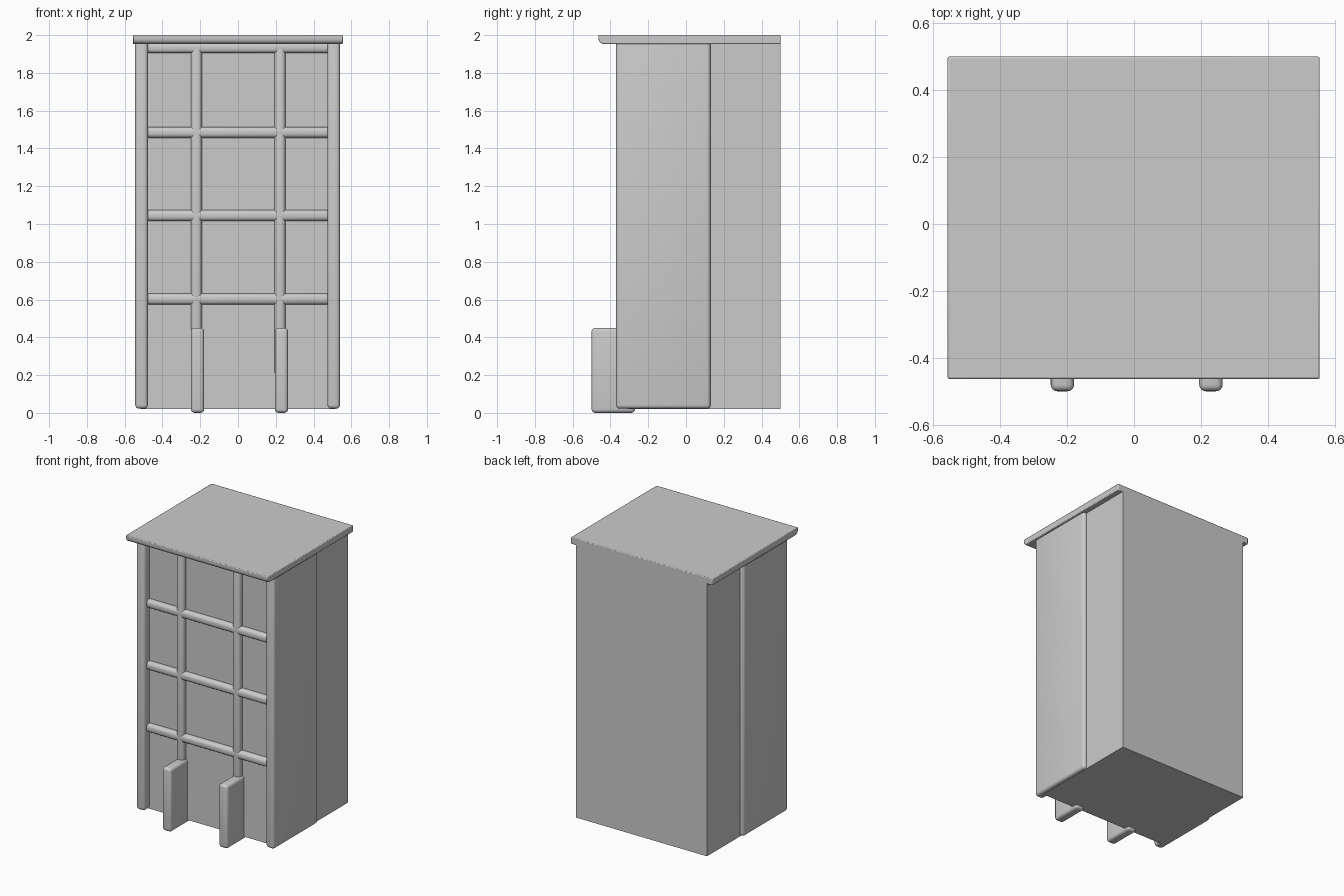
import bpy, bmesh

if "Cube" in bpy.data.objects:
    bpy.data.objects.remove(bpy.data.objects["Cube"])


def box(name, x, y, z, bevel=0.0, segments=4, edge_test=None):
    """Box from (min, max) ranges, with all or selected edges rounded."""
    bm = bmesh.new()
    bmesh.ops.create_cube(bm, size=1)
    for v in bm.verts:
        for i, (lo, hi) in enumerate((x, y, z)):
            v.co[i] = hi if v.co[i] > 0 else lo
    if bevel:
        edges = [e for e in bm.edges if edge_test is None or edge_test(e)]
        bmesh.ops.bevel(bm, geom=edges, offset=bevel, segments=segments,
                        profile=0.5, affect='EDGES')
    mesh = bpy.data.meshes.new(name)
    bm.to_mesh(mesh)
    bm.free()
    obj = bpy.data.objects.new(name, mesh)
    bpy.context.collection.objects.link(obj)
    bpy.ops.object.select_all(action='DESELECT')
    obj.select_set(True)
    bpy.context.view_layer.objects.active = obj
    bpy.ops.object.shade_smooth_by_angle(angle=0.7)
    return obj


# Main block
box("building_body", (-0.515, 0.515), (-0.31, 0.5), (0.02, 1.96))

# Rounded side walls projecting past the front
for side, x in (("left", (-0.544, -0.477)), ("right", (0.474, 0.54))):
    box(f"side_wall_{side}", x, (-0.37, 0.13), (0.022, 1.97), 0.02)

# Roof slab: front lower edge strongly rounded, back edge square
roof_y = -0.463
roof = box("roof_slab", (-0.557, 0.555), (roof_y, 0.5), (1.953, 2.0), 0.028, 5,
           lambda e: all(v.co.y < 0 and v.co.z < 1.98 for v in e.verts))
soft = roof.modifiers.new("soft_edges", 'BEVEL')
soft.width = 0.005
soft.segments = 2

# Facade grid
for i, z in enumerate((0.603, 1.045, 1.485, 1.933)):
    box(f"floor_bar_{i + 1}", (-0.49, 0.49), (-0.345, -0.285),
        (z - 0.029, z + 0.029), 0.022)
for side, x in (("left", -0.22), ("right", 0.222)):
    box(f"mullion_{side}", (x - 0.029, x + 0.029), (-0.345, -0.285),
        (0.2, 1.955), 0.022)

# Projecting entrance fins
for side, x in (("left", -0.214), ("right", 0.23)):
    box(f"entrance_fin_{side}", (x - 0.035, x + 0.035), (-0.5, -0.27),
        (0.0, 0.45), 0.02)
